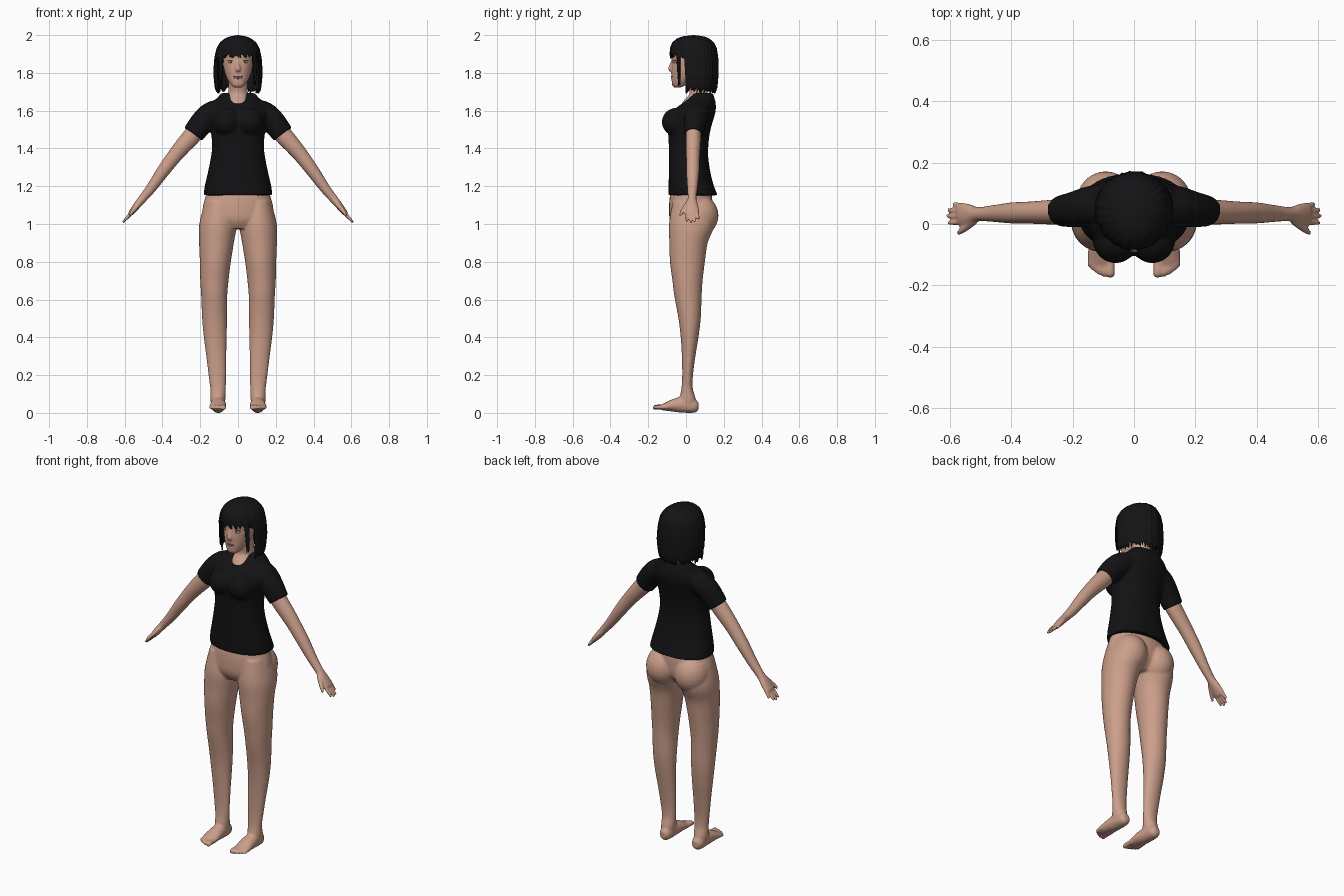
import bpy, bmesh, math, random
from mathutils import Vector, Matrix

random.seed(4)
X, Y, Z = Vector((1, 0, 0)), Vector((0, 1, 0)), Vector((0, 0, 1))


def material(name, r, g, b):
    m = bpy.data.materials.new(name)
    m.diffuse_color = (r, g, b, 1)
    return m


SKIN = material("skin", 0.60, 0.345, 0.255)
BLACK = material("shirt black", 0.006, 0.006, 0.007)
HAIR = material("hair black", 0.007, 0.007, 0.008)
EYE = material("eye white", 0.62, 0.50, 0.42)
IRIS = material("iris brown", 0.16, 0.08, 0.04)
LIPS = material("lips", 0.36, 0.18, 0.15)


def spline(pts, steps=4):
    """Catmull-Rom resampling of section tuples."""
    out = []
    for i in range(len(pts) - 1):
        p0, p1, p2, p3 = (pts[max(i - 1, 0)], pts[i], pts[i + 1], pts[min(i + 2, len(pts) - 1)])
        for k in range(steps):
            t = k / steps
            out.append([0.5 * (2 * b + (c - a) * t + (2 * a - 5 * b + 4 * c - d) * t * t
                        + (3 * b - a - 3 * c + d) * t ** 3) for a, b, c, d in zip(p0, p1, p2, p3)])
    return out + [list(pts[-1])]


def tube(bm, pts, side=X, axis=None, n=32, power=2.0):
    """Closed loft through (x, y, z, half width along side, half depth)."""
    pts = spline(pts)
    pos = [Vector(p[:3]) for p in pts]
    rings = []
    for i, p in enumerate(pts):
        t = axis or (pos[min(i + 1, len(pos) - 1)] - pos[max(i - 1, 0)]).normalized()
        u = (side - t * side.dot(t)).normalized()
        v = t.cross(u)
        ring = []
        for k in range(n):
            a = 2 * math.pi * k / n
            c, s = math.cos(a), math.sin(a)
            c = math.copysign(abs(c) ** (2 / power), c)
            s = math.copysign(abs(s) ** (2 / power), s)
            ring.append(bm.verts.new(pos[i] + u * c * p[3] + v * s * p[4]))
        rings.append(ring)
    for a, b in zip(rings, rings[1:]):
        for k in range(n):
            bm.faces.new((a[k], a[(k + 1) % n], b[(k + 1) % n], b[k]))
    bm.faces.new(rings[0][::-1])
    bm.faces.new(rings[-1])


def level(z, y0, y1, rx, cx=0.0):
    return (cx, (y0 + y1) / 2, z, rx, (y1 - y0) / 2)


def ball(bm, c, r):
    bmesh.ops.create_uvsphere(bm, u_segments=24, v_segments=14, radius=1,
                              matrix=Matrix.Translation(c) @ Matrix.Diagonal((*r, 1)))


def finish(bm, name, mat, voxel=0, smooth=3):
    bmesh.ops.recalc_face_normals(bm, faces=bm.faces)
    for f in bm.faces:
        f.smooth = True
    me = bpy.data.meshes.new(name)
    bm.to_mesh(me)
    bm.free()
    me.materials.append(mat)
    ob = bpy.data.objects.new(name, me)
    bpy.context.collection.objects.link(ob)
    if voxel:
        m = ob.modifiers.new("fuse", 'REMESH')
        m.mode, m.voxel_size, m.use_smooth_shade = 'VOXEL', voxel, True
        s = ob.modifiers.new("soften", 'SMOOTH')
        s.factor, s.iterations = 0.5, smooth
    return ob


# Hips, legs and feet
bm = bmesh.new()
tube(bm, [level(1.28, -.05, .10, .13), level(1.16, -.083, .135, .168), level(1.08, -.09, .14, .188),
          level(1.02, -.085, .13, .18), level(.975, -.06, .09, .13)], axis=Z)
for s in (1, -1):
    leg = [(1.12, -.07, .13, .03, .175), (1.0, -.09, .15, .008, .205), (.9, -.088, .115, .022, .206),
           (.8, -.085, .10, .038, .202), (.7, -.072, .088, .05, .2), (.62, -.062, .083, .057, .195),
           (.5, -.04, .078, .058, .19), (.4, -.028, .066, .06, .181), (.3, -.022, .05, .062, .168),
           (.2, -.02, .037, .063, .156), (.13, -.024, .036, .065, .147), (.07, -.035, .052, .067, .146),
           (.015, -.03, .05, .075, .138)]
    tube(bm, [level(z, a, b, (d - c) / 2, s * (c + d) / 2) for z, a, b, c, d in leg], axis=Z)
    ball(bm, (s * .092, .068, 1.045), (.097, .104, .11))
    tube(bm, [(s * .105, .066, .036, .016, .02), (s * .105, .045, .037, .033, .036),
              (s * .105, -.02, .043, .039, .042), (s * .105, -.07, .04, .043, .033),
              (s * .107, -.11, .033, .044, .021), (s * .108, -.135, .029, .036, .013)], axis=-Y)
    for x, y, r in ((.076, -.174, .014), (.097, -.172, .0105), (.114, -.164, .0105),
                    (.129, -.153, .010), (.142, -.140, .010)):
        tube(bm, [(s * x, -.10, .03, r, r), (s * x, y + .02, .031, r * .9, r),
                  (s * x, y + .008, .028, r, r), (s * x, y - .001, .026, r * .6, r * .6)], axis=-Y, n=12)
finish(bm, "hips_legs_and_feet", SKIN, .0065)

# Arms with hands
for s, tag in ((1, "left"), (-1, "right")):
    bm = bmesh.new()
    tube(bm, [(s * .17, .045, 1.565, .042, .045), (s * .237, .04, 1.475, .041, .048),
              (s * .29, .038, 1.415, .039, .044), (s * .34, .037, 1.355, .036, .039),
              (s * .40, .036, 1.275, .034, .034), (s * .46, .034, 1.19, .027, .027),
              (s * .507, .032, 1.132, .023, .022), (s * .535, .03, 1.098, .034, .019),
              (s * .565, .031, 1.06, .039, .015), (s * .572, .031, 1.052, .034, .011)], side=Y)
    for y0, y1, x, z in ((.058, .066, .587, 1.026), (.041, .046, .605, 1.012),
                         (.023, .026, .609, 1.008), (.006, .004, .605, 1.014)):
        tube(bm, [(s * .558, y0, 1.068, .0095, .0095), (s * (x + .568) / 2, (y0 + y1) / 2, (z + 1.056) / 2, .0088, .009),
                  (s * x, y1, z, .006, .006)], side=Y, n=12)
    tube(bm, [(s * .52, .012, 1.112, .014, .013), (s * .545, -.008, 1.082, .013, .012),
              (s * .562, -.022, 1.062, .010, .010), (s * .574, -.031, 1.045, .006, .006)], side=Y, n=12)
    finish(bm, tag + "_arm", SKIN, .005, 2)

# Shirt with sleeves
bm = bmesh.new()
tube(bm, [level(1.152, -.092, .168, .182), level(1.20, -.092, .148, .176), level(1.27, -.091, .13, .16),
          level(1.35, -.091, .118, .144), level(1.41, -.091, .118, .137), level(1.47, -.094, .124, .141),
          level(1.52, -.10, .135, .148), level(1.56, -.10, .147, .155), level(1.60, -.07, .157, .158),
          level(1.64, -.018, .157, .14), level(1.668, .015, .15, .11), level(1.693, .04, .142, .088)],
     axis=Z, n=48, power=2.25)
for s in (1, -1):
    ball(bm, (s * .06, -.05, 1.54), (.075, .078, .075))
    tube(bm, [(s * .08, .065, 1.61, .07, .055), (s * .14, .058, 1.582, .066, .066),
              (s * .19, .048, 1.537, .059, .064), (s * .238, .042, 1.475, .05, .058)], side=Y)
finish(bm, "shirt", BLACK, .007, 3)

# Head and neck
bm = bmesh.new()
tube(bm, [level(1.60, -.01, .11, .06), level(1.635, -.022, .125, .066), level(1.66, -.006, .125, .062),
          level(1.69, .018, .115, .053), level(1.74, .012, .11, .05), level(1.80, .01, .11, .05)], axis=Z)
tube(bm, [level(1.722, -.062, -.03, .018), level(1.735, -.073, .0, .036), level(1.76, -.076, .04, .053),
          level(1.79, -.077, .08, .067), level(1.83, -.078, .11, .077), level(1.87, -.075, .12, .082),
          level(1.91, -.078, .12, .081), level(1.95, -.06, .11, .07), level(1.975, -.02, .08, .04)],
     axis=Z, power=2.15)
tube(bm, [(0, -.068, 1.87, .008, .008), (0, -.078, 1.84, .010, .010), (0, -.083, 1.82, .014, .011),
          (0, -.076, 1.808, .011, .006)], n=16)
finish(bm, "head_and_neck", SKIN, .005, 3)

# Eyes and lips
for mat, name, dx, c, r in ((EYE, "eye", .036, (-.0575, 1.858), (.017, .011, .0075)),
                            (IRIS, "iris", .036, (-.064, 1.858), (.007, .0065, .0065)),
                            (HAIR, "lash", .037, (-.0605, 1.867), (.019, .0105, .0022))):
    bm = bmesh.new()
    for s in (1, -1):
        ball(bm, (s * dx, c[0], c[1]), r)
    finish(bm, name + "_pair", mat)
bm = bmesh.new()
ball(bm, (0, -.070, 1.781), (.025, .0095, .005))
ball(bm, (0, -.070, 1.773), (.022, .0095, .0055))
finish(bm, "lips", LIPS)

# Bob hair: a cap whose lower edge follows fringe, side locks and back
PROFILE = [(1.68, -.075, .150, .112), (1.72, -.078, .165, .122), (1.80, -.082, .172, .130),
           (1.88, -.086, .170, .124), (1.93, -.084, .162, .113), (1.96, -.072, .148, .096),
           (1.98, -.05, .125, .073), (1.993, -.02, .10, .045), (2.0, .035, .045, .004)]


def outline(z):
    for a, b in zip(PROFILE, PROFILE[1:]):
        if z <= b[0]:
            t = max(0, (z - a[0]) / (b[0] - a[0]))
            return [p + (q - p) * t for p, q in zip(a[1:], b[1:])]
    return PROFILE[-1][1:]


def hem(deg):
    if deg < 43:
        return 1.893 + random.uniform(-.018, .012)
    if deg < 53:
        return 1.735 + random.uniform(-.03, .03)
    if deg < 67:
        return 1.88 + random.uniform(-.01, .01)
    return 1.712 + random.uniform(-.022, .012)


bm = bmesh.new()
N, ROWS = 120, 18
cols = []
for k in range(N):
    a = 2 * math.pi * k / N
    low = hem(math.degrees(min(a, 2 * math.pi - a)))
    puff = random.uniform(-.0025, .0025)
    col = []
    for j in range(ROWS + 1):
        z = low + (2.0 - low) * math.sin(j / ROWS * math.pi / 2)
        y0, y1, rx = outline(z)
        grow = puff if j < ROWS - 3 else 0
        col.append(bm.verts.new(((rx + grow) * math.sin(a),
                                 (y0 + y1) / 2 - ((y1 - y0) / 2 + grow) * math.cos(a), z)))
    cols.append(col)
for k in range(N):
    a, b = cols[k], cols[(k + 1) % N]
    for j in range(ROWS):
        bm.faces.new((a[j], b[j], b[j + 1], a[j + 1]))
bm.faces.new([c[-1] for c in cols])
hair = finish(bm, "hair", HAIR)
sol = hair.modifiers.new("thickness", 'SOLIDIFY')
sol.thickness, sol.offset = .008, -1
